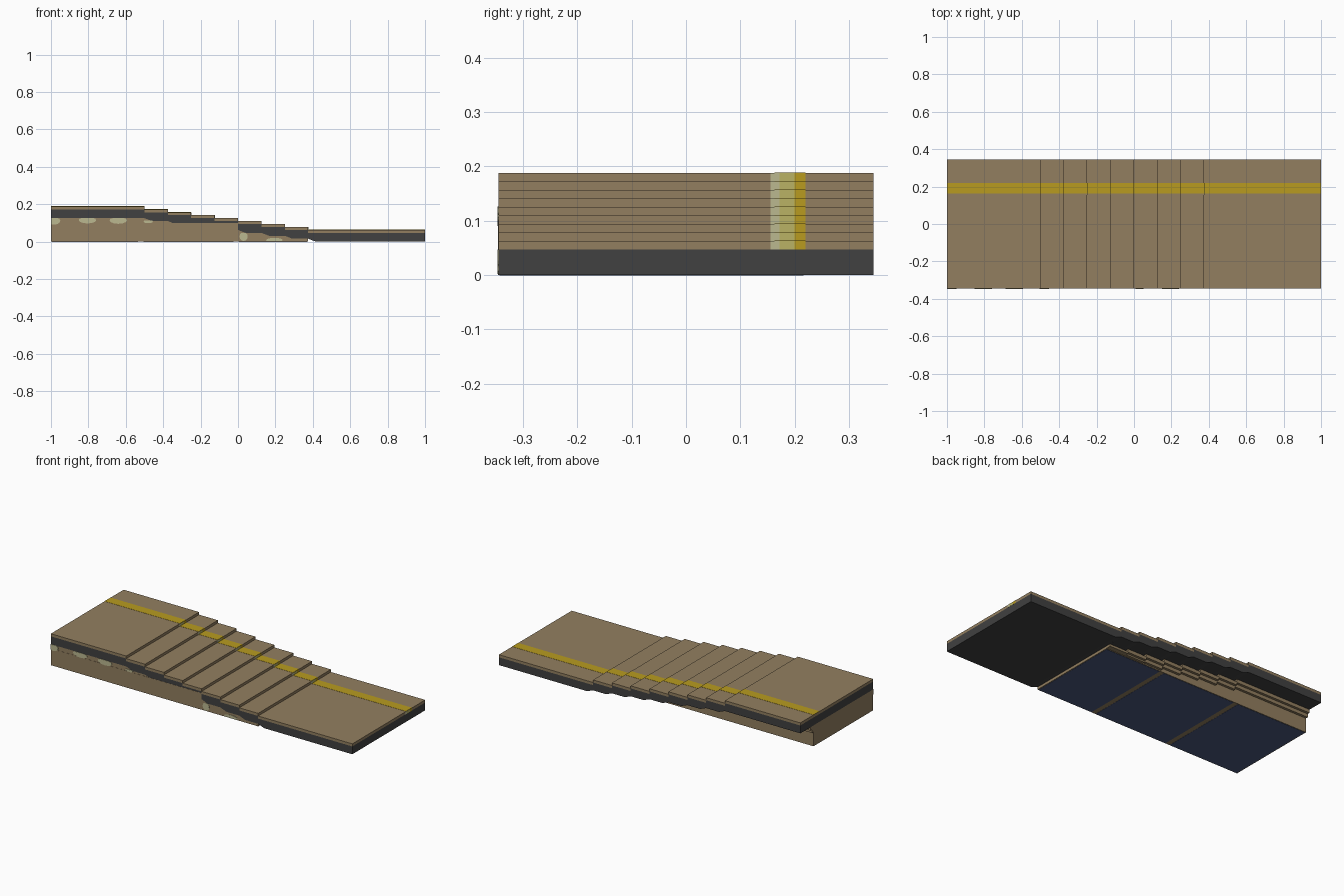
import bpy, math

cube = bpy.data.objects.get("Cube")
if cube:
    bpy.data.objects.remove(cube, do_unlink=True)


def material(name, rgb):
    m = bpy.data.materials.new(name)
    m.use_nodes = True
    m.diffuse_color = (*rgb, 1)
    bsdf = m.node_tree.nodes["Principled BSDF"]
    bsdf.inputs["Base Color"].default_value = (*rgb, 1)
    bsdf.inputs["Roughness"].default_value = 0.9
    return m


TAN = material("tan paving", (0.29, 0.212, 0.117))
DARK = material("dark concrete", (0.052, 0.052, 0.052))
GOLD = material("gold line", (0.48, 0.33, 0.014))
OLIVE = material("pale yellow", (0.49, 0.45, 0.13))
CREAM = material("cream", (0.50, 0.48, 0.28))
NAVY = material("navy blue", (0.07, 0.10, 0.21))


def prism(name, profile, y0, y1, mat):
    """Extrude an x-z profile, listed counter-clockwise from the front, along y."""
    n = len(profile)
    verts = [(x, y, z) for y in (y0, y1) for x, z in profile]
    faces = [tuple(range(n)), tuple(range(2 * n - 1, n - 1, -1))]
    faces += [(i, i + n, (i + 1) % n + n, (i + 1) % n) for i in range(n)]
    mesh = bpy.data.meshes.new(name)
    mesh.from_pydata(verts, [], faces)
    mesh.materials.append(mat)
    obj = bpy.data.objects.new(name, mesh)
    bpy.context.collection.objects.link(obj)
    return obj


def box(name, x0, x1, y0, y1, z0, z1, mat):
    return prism(name, [(x0, z0), (x1, z0), (x1, z1), (x0, z1)], y0, y1, mat)


W = 0.345          # half width
WALL = 0.22        # rear face of the supporting wall
RISE = 0.0157      # height of each step, and thickness of the paving
SLAB = 0.047       # thickness of the concrete
TOP = 0.188
edges = [-1] + [-0.5 + 0.125 * i for i in range(8)] + [1]

for k in range(9):
    x0, x1 = edges[k], edges[k + 1]
    top = TOP - RISE * k
    mid = top - RISE
    low = max(mid - SLAB, 0)
    prev = low + RISE if k else low
    bend = x0 + 0.04

    # Paving and the concrete slab with its sloped underside
    box(f"paving_{k}", x0, x1, -W, W, mid, top, TAN)
    prism(f"slab_{k}", [(x0, prev), (bend, low), (x1, low), (x1, mid), (x0, mid)],
          -W, W, DARK)

    # Supporting wall and the corbels under the rear overhang
    if k < 8:
        prism(f"wall_{k}", [(x0, 0), (x1, 0), (x1, low), (bend, low), (x0, prev)],
              -W, WALL, TAN)
        for tier, depth in enumerate((0.03, 0.015)):
            z1 = low - 0.02 * tier
            z0 = max(z1 - 0.02, 0.002)
            if z1 - z0 > 0.004:
                box(f"corbel_{k}_{tier}", x0, x1, WALL, WALL + depth, z0, z1, TAN)

    # Safety line on the tread
    box(f"safety_line_{k}", x0, x1, 0.163, WALL, top, top + 0.001, GOLD)

    # Safety line down the riser, in three shades
    for y0, y1, mat in ((0.155, 0.172, CREAM), (0.172, 0.2, OLIVE), (0.2, 0.22, GOLD)):
        box(f"riser_line_{k}", x1 - 0.001, x1 + 0.001, y0, y1, mid, top, mat)

# Front facing that covers the lower slab edges of the upper steps
box("front_facing", -1, 0, -W - 0.001, -W, 0, 0.1, TAN)

# Blue panels on the underside
for x0, x1 in ((-0.995, -0.535), (-0.505, -0.025), (0.005, 0.37)):
    box("underside_panel", x0, x1, -W + 0.002, WALL - 0.004, -0.001, 0.001, NAVY)


# Worn patches on the front wall: x centre, z centre, half width, half height, top limit
def patch(cx, cz, rx, rz, limit):
    pts = []
    for i in range(12):
        a = math.tau * i / 12
        pts.append((max(cx + rx * math.cos(a), -1),
                    min(max(cz + rz * math.sin(a), 0.002), limit)))
    prism("wall_patch", pts, -W - 0.002, -W + 0.001, CREAM)


for args in ((-0.985, 0.112, 0.035, 0.022, 0.126), (-0.805, 0.115, 0.047, 0.018, 0.126),
             (-0.64, 0.114, 0.047, 0.019, 0.126), (-0.48, 0.107, 0.025, 0.009, 0.112),
             (0.03, 0.027, 0.022, 0.024, 0.047), (0.195, 0.008, 0.045, 0.012, 0.03)):
    patch(*args)
